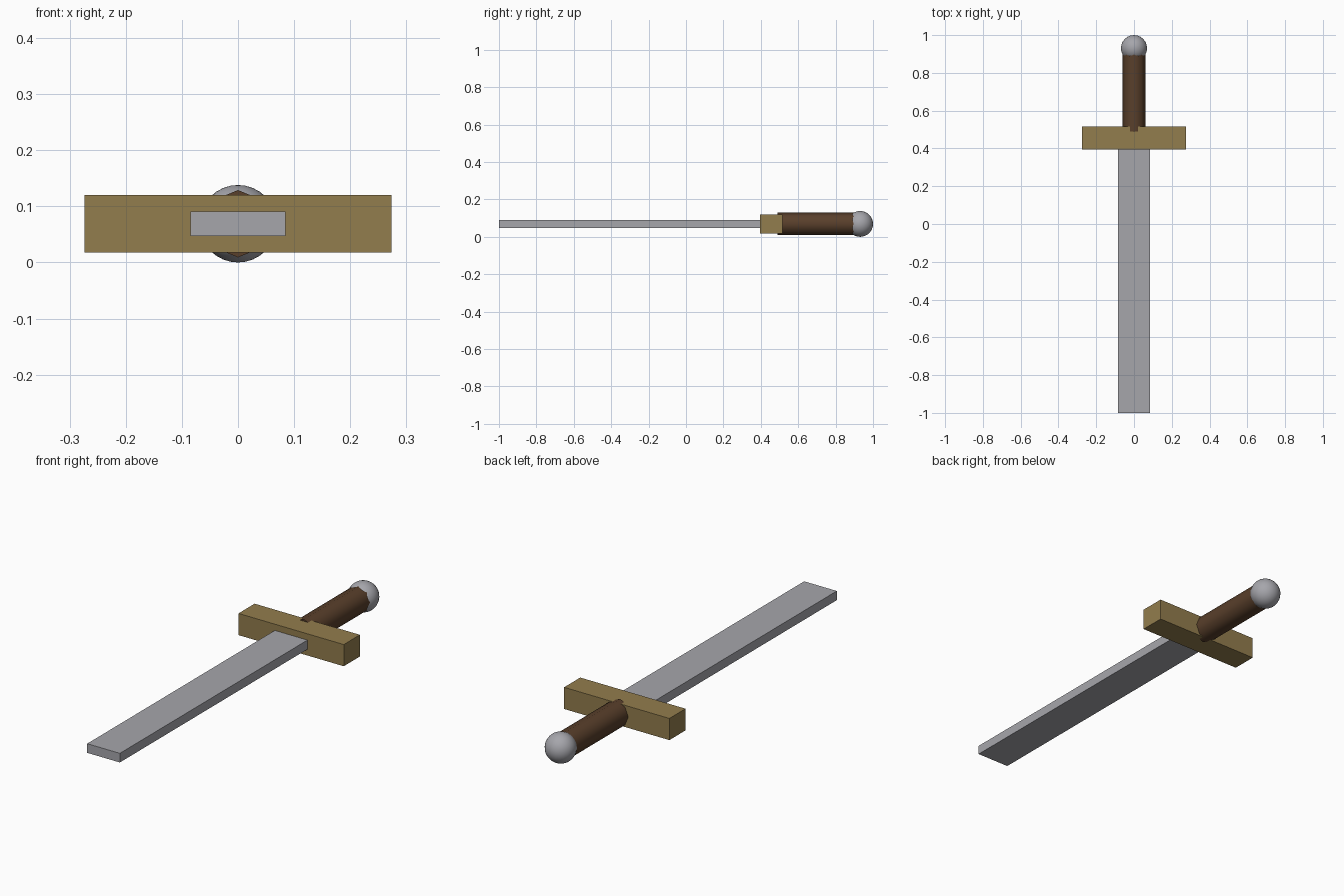
import bpy
import math

cube = bpy.data.objects.get("Cube")
if cube:
    bpy.data.objects.remove(cube, do_unlink=True)

AXIS_Z = 0.069  # height of the sword's centre line


def material(name, rgb):
    mat = bpy.data.materials.new(name)
    mat.use_nodes = True
    colour = (*rgb, 1.0)
    mat.diffuse_color = colour
    mat.node_tree.nodes["Principled BSDF"].inputs["Base Color"].default_value = colour
    return mat


def finish(name, mat):
    obj = bpy.context.object
    obj.name = name
    obj.data.name = name
    obj.data.materials.append(mat)
    return obj


def box(name, width, y0, y1, height, mat):
    bpy.ops.mesh.primitive_cube_add(size=1, location=(0, (y0 + y1) / 2, AXIS_Z))
    bpy.context.object.scale = (width, y1 - y0, height)
    bpy.ops.object.transform_apply(location=False, rotation=False, scale=True)
    return finish(name, mat)


steel = material("steel grey", (0.38, 0.38, 0.41))
brass = material("dull brass", (0.29, 0.205, 0.075))
leather = material("brown leather", (0.10, 0.05, 0.024))

# Flat blade and crossguard
box("blade", 0.17, -1.0, 0.42, 0.043, steel)
box("crossguard", 0.548, 0.395, 0.515, 0.102, brass)

# Eight-sided grip, corners up and down, breaking through the guard
GRIP_START, GRIP_END = 0.49, 0.93
bpy.ops.mesh.primitive_cylinder_add(
    vertices=8, radius=0.06, depth=GRIP_END - GRIP_START,
    location=(0, (GRIP_START + GRIP_END) / 2, AXIS_Z),
    rotation=(math.pi / 2, 0, 0))
finish("grip", leather)
bpy.ops.object.shade_smooth_by_angle(angle=math.radians(50))

# Round pommel
bpy.ops.mesh.primitive_uv_sphere_add(
    segments=24, ring_count=16, radius=AXIS_Z, location=(0, 1 - AXIS_Z, AXIS_Z))
finish("pommel", steel)
bpy.ops.object.shade_smooth_by_angle(angle=math.radians(50))
